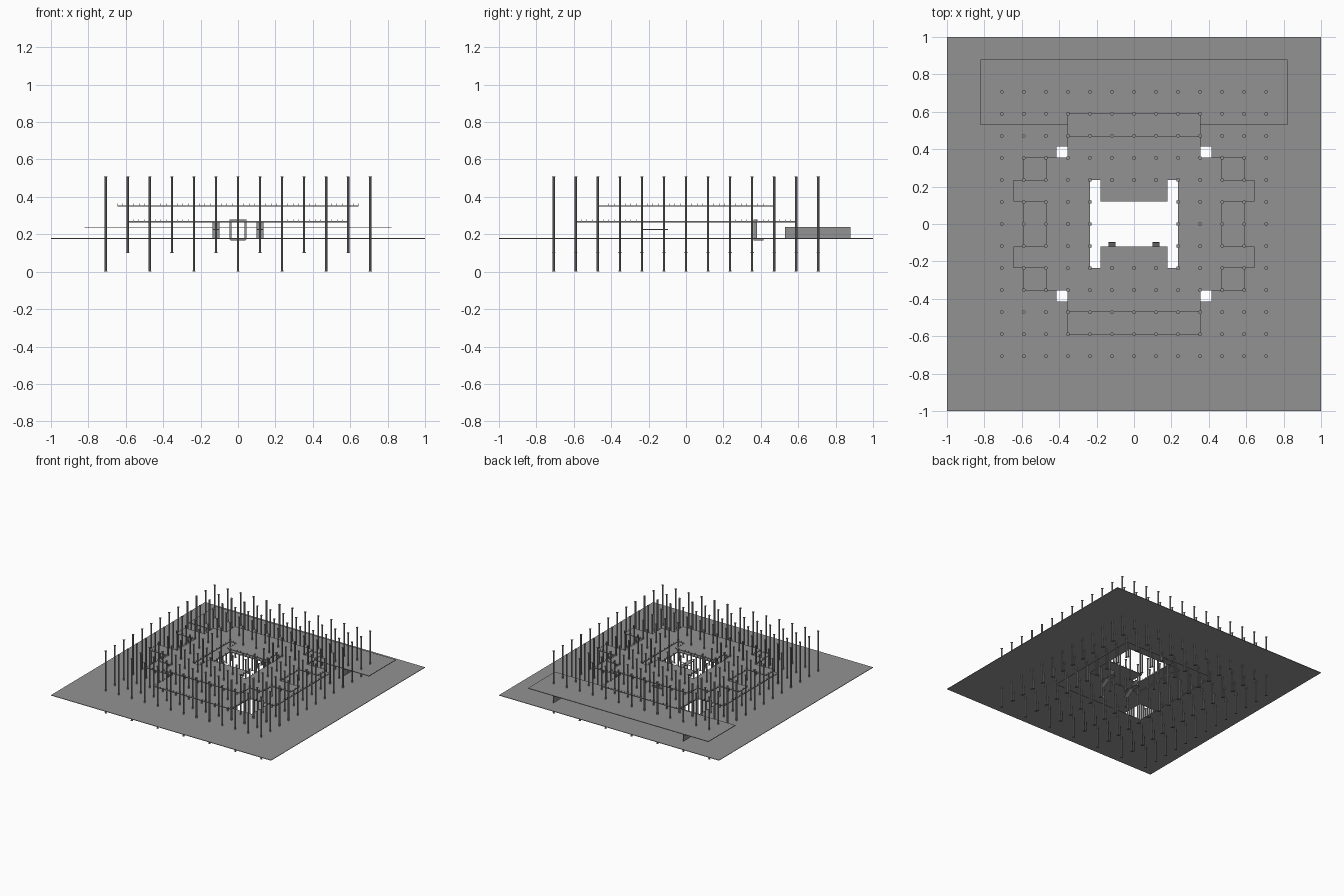
import bpy, bmesh
from mathutils import Matrix

if "Cube" in bpy.data.objects:
    bpy.data.objects.remove(bpy.data.objects["Cube"])

grey = bpy.data.materials.new("concrete_grey")
grey.use_nodes = True
colour = (0.29, 0.29, 0.29, 1)
grey.diffuse_color = colour
grey.node_tree.nodes["Principled BSDF"].inputs["Base Color"].default_value = colour

GRID = 0.1178          # column spacing
GROUND, FLOOR1, FLOOR2, TOP = 0.18, 0.27, 0.355, 0.51
SLAB = 0.006


def finish(bm, name):
    bmesh.ops.recalc_face_normals(bm, faces=bm.faces)
    mesh = bpy.data.meshes.new(name)
    bm.to_mesh(mesh)
    bm.free()
    mesh.materials.append(grey)
    obj = bpy.data.objects.new(name, mesh)
    bpy.context.collection.objects.link(obj)
    return obj


def add_box(bm, x0, x1, y0, y1, z0, z1):
    size = Matrix.Diagonal((x1 - x0, y1 - y0, z1 - z0, 1))
    mid = Matrix.Translation(((x0 + x1) / 2, (y0 + y1) / 2, (z0 + z1) / 2))
    bmesh.ops.create_cube(bm, size=1, matrix=mid @ size)


def slab(name, lines, inside, top, thick=SLAB, railing=False):
    """Slab over the plan cells where inside(|x|, |y|) holds, with optional edge posts."""
    bm = bmesh.new()
    marks = sorted({s * v for v in lines for s in (-1, 1)})
    spans = list(zip(marks, marks[1:]))
    for x0, x1 in spans:
        for y0, y1 in spans:
            if inside(abs(x0 + x1) / 2, abs(y0 + y1) / 2):
                bm.faces.new([bm.verts.new((x, y, top - thick)) for x, y in
                              ((x0, y0), (x1, y0), (x1, y1), (x0, y1))])
    bmesh.ops.remove_doubles(bm, verts=bm.verts, dist=0.0001)
    rims = [(e.verts[0].co.copy(), e.verts[1].co.copy()) for e in bm.edges if e.is_boundary]
    made = bmesh.ops.extrude_face_region(bm, geom=bm.faces[:])["geom"]
    bmesh.ops.translate(bm, vec=(0, 0, thick),
                        verts=[g for g in made if isinstance(g, bmesh.types.BMVert)])
    finish(bm, name)
    if railing:
        posts = bmesh.new()
        for a, b in rims:
            count = max(1, round((b - a).length / 0.03))
            for i in range(count):
                p = a.lerp(b, i / count)
                add_box(posts, p.x - 0.001, p.x + 0.001, p.y - 0.001, p.y + 0.001,
                        top, top + 0.01)
        finish(posts, name + "_edge_posts")


# Ground with a square pit
slab("ground", (1, 0.415), lambda x, y: max(x, y) > 0.415, GROUND, 0.004)

# Cross shaped first floor around a square court
slab("first_floor", (0.59, 0.355, 0.235),
     lambda x, y: (x < 0.355 or y < 0.355) and max(x, y) > 0.235, FLOOR1, railing=True)


# Second floor with side bays and two tongues into the court
def upper_plan(x, y):
    body = (x < 0.47 and y < 0.355) or (x < 0.355 and y < 0.47)
    bay = 0.12 < y < 0.235 and x < 0.645
    court = max(x, y) < 0.235 and not (x < 0.178 and y > 0.12)
    return (body or bay) and not court


slab("second_floor", (0.645, 0.47, 0.355, 0.235, 0.178, 0.12), upper_plan, FLOOR2, railing=True)

# Column field: slim shafts with wider feet and heads, alternate rows reach lower
bm = bmesh.new()


def add_drum(x, y, z0, z1, r0, r1):
    bmesh.ops.create_cone(bm, cap_ends=True, segments=8, radius1=r0, radius2=r1, depth=z1 - z0,
                          matrix=Matrix.Translation((x, y, (z0 + z1) / 2)))


for i in range(-6, 7):
    for j in range(-6, 7):
        if max(abs(i), abs(j)) <= 1:
            continue
        foot = 0.1 if i % 2 else 0
        x, y = i * GRID, j * GRID
        add_drum(x, y, foot, foot + 0.006, 0.01, 0.006)
        add_drum(x, y, foot + 0.006, TOP - 0.006, 0.006, 0.006)
        add_drum(x, y, TOP - 0.006, TOP, 0.006, 0.01)
finish(bm, "columns")

# Rear pavilion: flat roof on two end walls
bm = bmesh.new()
add_box(bm, -0.82, 0.82, 0.53, 0.88, 0.235, 0.24)
finish(bm, "pavilion_roof")
for side, s in (("left", 1), ("right", -1)):
    bm = bmesh.new()
    add_box(bm, s * 0.59 - 0.002, s * 0.59 + 0.002, 0.53, 0.88, GROUND, 0.236)
    finish(bm, side + "_pavilion_wall")

# Rear doorway frame and its footbridge
bm = bmesh.new()
for s in (-1, 1):
    add_box(bm, s * 0.04 - 0.005, s * 0.04 + 0.005, 0.362, 0.38, 0.172, 0.28)
add_box(bm, -0.045, 0.045, 0.362, 0.38, 0.27, 0.28)
finish(bm, "door_frame")
bm = bmesh.new()
add_box(bm, -0.04, 0.04, 0.362, 0.415, 0.168, 0.174)
finish(bm, "door_bridge")

# Twin court stairs: sloping flight and a middle landing
for side, s in (("left", 1), ("right", -1)):
    bm = bmesh.new()
    x0, x1 = s * 0.118 - 0.018, s * 0.118 + 0.018
    add_box(bm, x0, x1, -0.237, -0.095, 0.223, 0.227)
    ramp = [bm.verts.new(p) for p in ((x0, -0.235, GROUND), (x1, -0.235, GROUND),
                                      (x1, -0.1, FLOOR1), (x0, -0.1, FLOOR1))]
    face = bm.faces.new(ramp)
    bmesh.ops.solidify(bm, geom=[face], thickness=0.003)
    finish(bm, side + "_stair")
